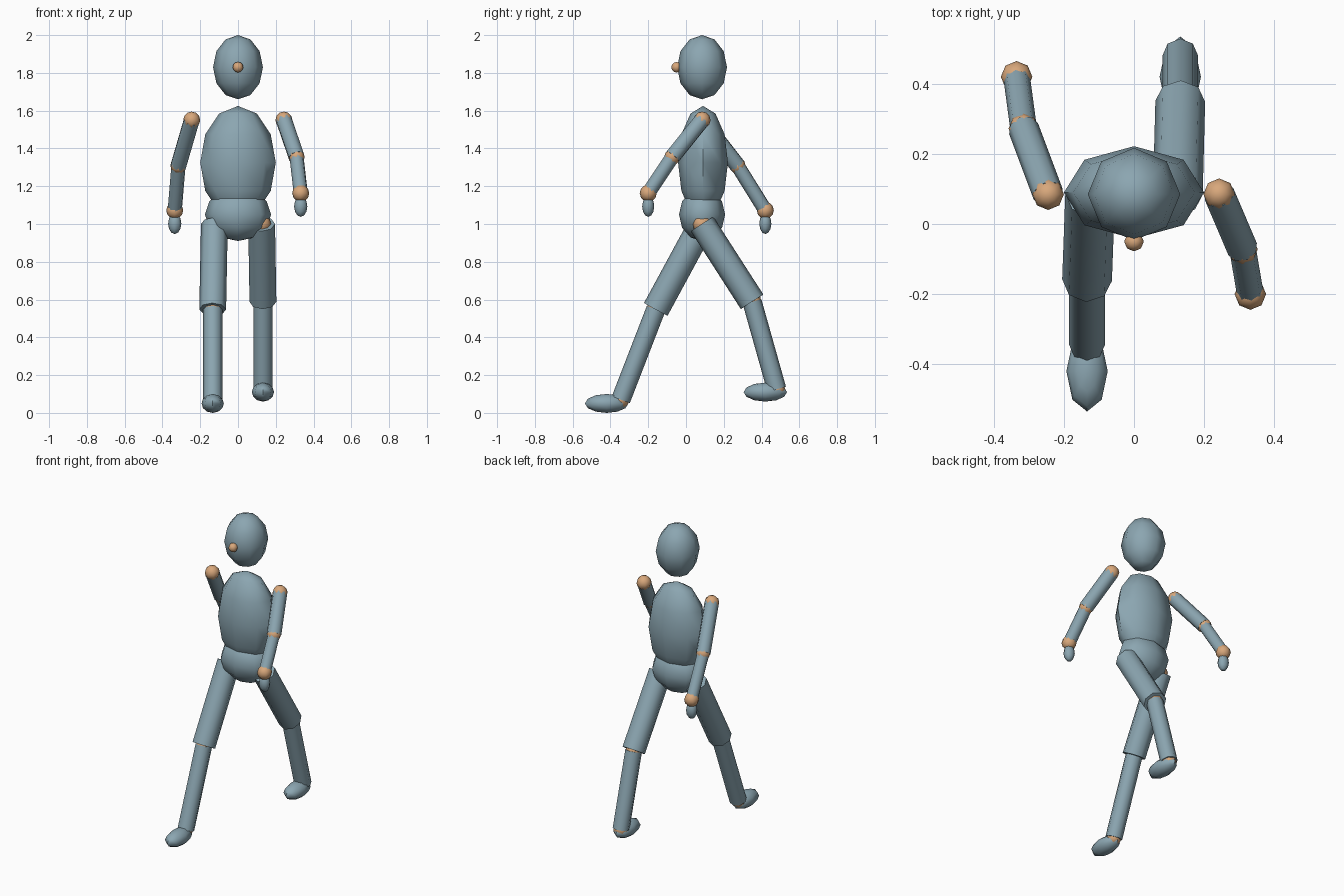
import bpy
import math
from mathutils import Vector

if "Cube" in bpy.data.objects:
    bpy.data.objects.remove(bpy.data.objects["Cube"], do_unlink=True)


def material(name, rgb):
    mat = bpy.data.materials.new(name)
    mat.use_nodes = True
    color = (*rgb, 1)
    mat.diffuse_color = color
    mat.node_tree.nodes["Principled BSDF"].inputs["Base Color"].default_value = color
    return mat


BODY = material("slate blue", (0.26, 0.38, 0.44))
JOINT = material("tan", (0.69, 0.39, 0.2))


def finish(name, mat):
    obj = bpy.context.object
    obj.name = name
    obj.data.materials.append(mat)
    bpy.ops.object.transform_apply(location=False, rotation=True, scale=True)
    bpy.ops.object.shade_smooth_by_angle(angle=math.radians(60))
    return obj


def ellipsoid(name, center, radii, mat=BODY):
    bpy.ops.mesh.primitive_uv_sphere_add(segments=8, ring_count=6, radius=1, location=center)
    bpy.context.object.scale = radii
    return finish(name, mat)


def ball(name, center, radius):
    return ellipsoid(name, center, (radius,) * 3, JOINT)


def limb(name, start, end, radius):
    a, b = Vector(start), Vector(end)
    bpy.ops.mesh.primitive_cylinder_add(vertices=8, radius=radius, depth=(b - a).length,
                                        location=(a + b) / 2)
    # Keep one corner of the section pointing sideways
    axis = (b - a).normalized()
    bpy.context.object.rotation_euler = axis.to_track_quat('Z', 'Y').to_euler()
    return finish(name, BODY)


# Head, nose and trunk
ellipsoid("head", (0, 0.085, 1.83), (0.132, 0.132, 0.17))
ball("nose", (0, -0.05, 1.83), 0.028)
ellipsoid("torso", (0, 0.09, 1.325), (0.2, 0.132, 0.3))
ellipsoid("pelvis", (0, 0.085, 1.05), (0.175, 0.122, 0.14))

# Arms: shoulder, elbow, wrist
arms = {
    "left": ((0.243, 0.085, 1.55), (0.31, -0.072, 1.355), (0.332, -0.2, 1.163)),
    "right": ((-0.245, 0.085, 1.55), (-0.315, 0.272, 1.31), (-0.335, 0.42, 1.072)),
}
for side, (shoulder, elbow, wrist) in arms.items():
    ball(side + "_shoulder", shoulder, 0.045)
    limb(side + "_upper_arm", shoulder, elbow, 0.044)
    ball(side + "_elbow", elbow, 0.043)
    limb(side + "_forearm", elbow, wrist, 0.038)
    ball(side + "_wrist", wrist, 0.045)
    ellipsoid(side + "_hand", Vector(wrist) - Vector((0, 0, 0.07)), (0.035, 0.032, 0.055))

# Legs: hip, knee, ankle, foot centre
legs = {
    "left": ((0.125, 0.085, 1.0), (0.132, 0.35, 0.588), (0.132, 0.48, 0.125), (0.132, 0.42, 0.11)),
    "right": ((-0.125, 0.085, 1.0), (-0.134, -0.16, 0.548), (-0.134, -0.345, 0.07), (-0.134, -0.42, 0.05)),
}
for side, (hip, knee, ankle, foot) in legs.items():
    ball(side + "_hip", hip, 0.05)
    limb(side + "_thigh", hip, knee, 0.071)
    ball(side + "_knee", knee, 0.05)
    limb(side + "_shin", knee, ankle, 0.051)
    ball(side + "_ankle", ankle, 0.045)
    ellipsoid(side + "_foot", foot, (0.059, 0.115, 0.05))
